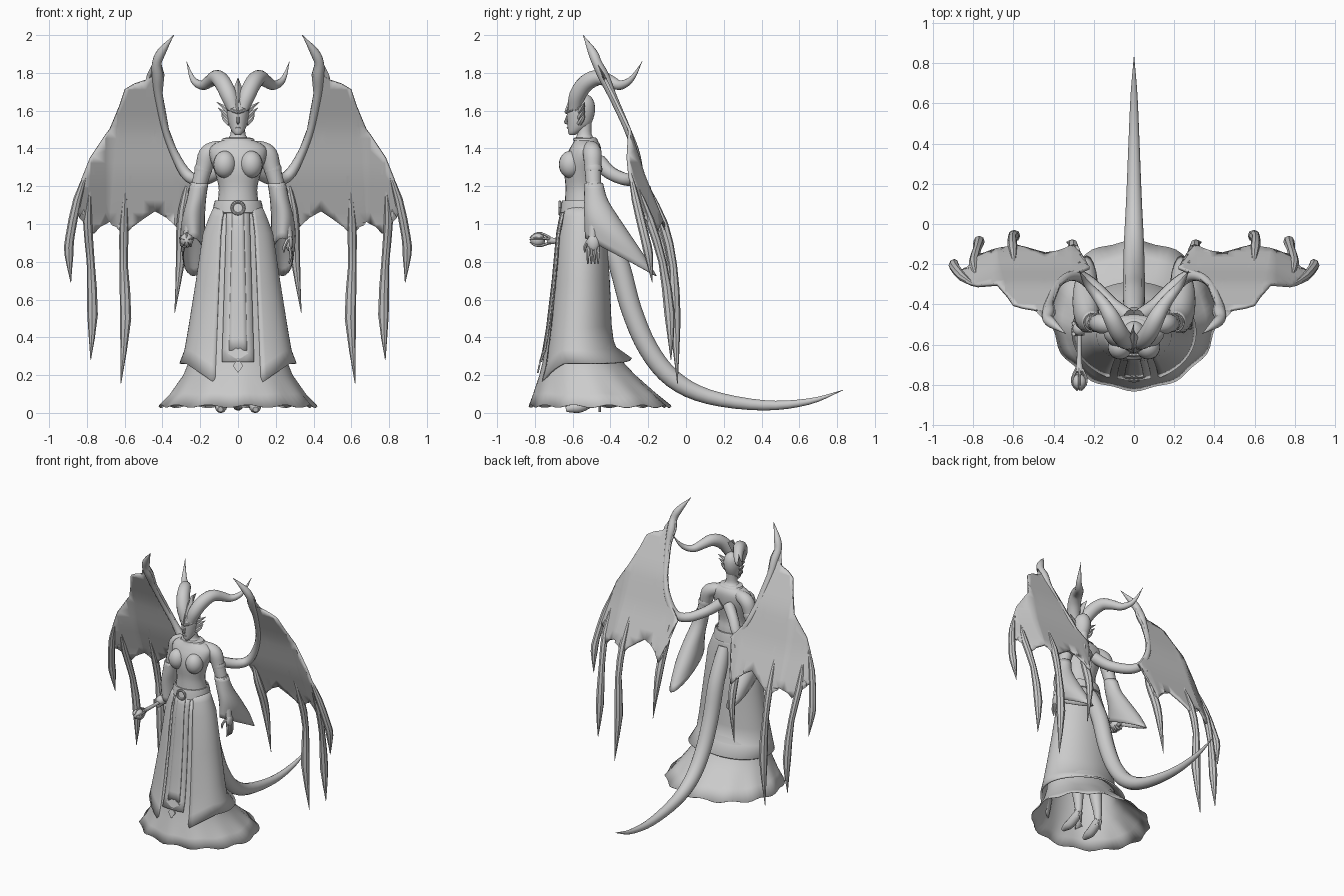
import bpy, bmesh, math
from mathutils import Vector

mat = bpy.data.materials.new("plain grey")
mat.diffuse_color = (0.6, 0.6, 0.6, 1)


def finish(name, bm, angle=40, mirror=False, thick=0):
    bmesh.ops.recalc_face_normals(bm, faces=bm.faces)
    me = bpy.data.meshes.new(name)
    bm.to_mesh(me)
    bm.free()
    ob = bpy.data.objects.new(name, me)
    bpy.context.collection.objects.link(ob)
    me.materials.append(mat)
    bpy.ops.object.select_all(action='DESELECT')
    ob.select_set(True)
    bpy.context.view_layer.objects.active = ob
    bpy.ops.object.shade_smooth_by_angle(angle=math.radians(angle))
    if thick:
        m = ob.modifiers.new("thickness", 'SOLIDIFY')
        m.thickness, m.offset = thick, 0
    if mirror:
        m = ob.modifiers.new("mirror", 'MIRROR')
        m.use_mirror_merge = False
    return ob


def loft(name, rings, caps=True, wrap=True, **kw):
    """Skin a list of equal-length point rings."""
    bm = bmesh.new()
    rows = [[bm.verts.new(p) for p in r] for r in rings]
    n = len(rows[0])
    for a, b in zip(rows, rows[1:]):
        for i in range(n if wrap else n - 1):
            j = (i + 1) % n
            bm.faces.new((a[i], a[j], b[j], b[i]))
    if caps:
        bm.faces.new(rows[0])
        bm.faces.new(rows[-1])
    return finish(name, bm, **kw)


def spline(pts, k=4):
    """Catmull-Rom resampling of tuples of any size."""
    p = [Vector(q) for q in pts]
    p = [2 * p[0] - p[1]] + p + [2 * p[-1] - p[-2]]
    out = []
    for i in range(1, len(p) - 2):
        a, b, c, d = p[i - 1:i + 3]
        for s in range(k):
            t = s / k
            out.append(0.5 * (2 * b + (c - a) * t + (2 * a - 5 * b + 4 * c - d) * t * t
                              + (3 * b - a - 3 * c + d) * t ** 3))
    return out + [p[-2]]


def tube(name, pts, sides=10, k=4, **kw):
    """Tapered tube along (x, y, z, radius) points."""
    q = spline(pts, k)
    c = [v.to_3d() for v in q]
    old = (c[1] - c[0]).normalized()
    u = old.orthogonal().normalized()
    rings = []
    for i, v in enumerate(q):
        d = (c[min(i + 1, len(c) - 1)] - c[max(i - 1, 0)]).normalized()
        u = old.rotation_difference(d) @ u
        old, w, r = d, d.cross(u), max(v[3], 0.0015)
        rings.append([c[i] + r * (u * math.cos(a) + w * math.sin(a))
                      for a in (2 * math.pi * s / sides for s in range(sides))])
    return loft(name, rings, **kw)


def oval(z, rx, yf, yb, n=24):
    return [(rx * math.sin(a), (yf + yb) / 2 - (yb - yf) / 2 * math.cos(a), z)
            for a in (2 * math.pi * i / n for i in range(n))]


def ball(name, loc, size, seg=16, **kw):
    bm = bmesh.new()
    bmesh.ops.create_uvsphere(bm, u_segments=seg, v_segments=seg // 2 + 2, radius=1)
    for v in bm.verts:
        v.co = Vector([v.co[i] * size[i] + loc[i] for i in range(3)])
    return finish(name, bm, **kw)


def lerp_table(table, z):
    for a, b in zip(table, table[1:]):
        if a[0] >= z >= b[0]:
            t = (a[0] - z) / (a[0] - b[0])
            return [p + (q - p) * t for p, q in zip(a[1:], b[1:])]
    return table[-1][1:] if z < table[-1][0] else table[0][1:]


# torso and neck: (z, half width, front y, back y)
body = [(1.08, .115, -.645, -.455), (1.14, .105, -.64, -.46), (1.2, .103, -.638, -.47), (1.28, .125, -.645, -.46),
        (1.35, .148, -.637, -.45), (1.4, .15, -.615, -.45), (1.43, .115, -.597, -.46),
        (1.452, .06, -.587, -.48), (1.475, .04, -.577, -.5), (1.54, .036, -.58, -.5)]
loft("torso", [oval(*v) for v in spline(body, 3)], angle=60)
ball("bust", (.07, -.612, 1.315), (.06, .061, .072), 20, mirror=True)
loft("collar", [oval(1.443, .088, -.598, -.467), oval(1.453, .082, -.596, -.472), oval(1.458, .06, -.588, -.48)])

# head with face, ears and crown
skull = [(1.47, .012, -.615, -.59), (1.485, .028, -.624, -.56), (1.52, .046, -.627, -.51), (1.56, .055, -.63, -.49),
         (1.6, .06, -.63, -.482), (1.64, .056, -.62, -.485), (1.67, .038, -.6, -.5), (1.685, .012, -.57, -.52)]
loft("head", [oval(*v) for v in spline(skull, 3)], angle=60)
tube("nose", [(0, -.622, 1.585, .006), (0, -.634, 1.55, .008), (0, -.637, 1.538, .008), (0, -.622, 1.53, .004)], 8)
tube("lips", [(-.018, -.618, 1.508, .002), (0, -.627, 1.51, .005), (.018, -.618, 1.508, .002)], 8)
tube("brow_band", [(.058, -.56, 1.615, .006), (.045, -.606, 1.605, .009), (0, -.633, 1.59, .009)], 8, mirror=True)
for i, (z, x) in enumerate([(1.645, .112), (1.615, .105), (1.585, .088)]):
    tube("ear_spike", [(.045, -.565, z - .055, .014), (.07, -.55, z - .03, .013), (x, -.535, z, .001)], 6, mirror=True)
loft("crown_crest", [[(w, y - .02, z), (0, y - .045, z), (-w, y - .02, z), (0, y + .02, z)]
                     for z, w, y in [(1.59, .004, -.6), (1.66, .03, -.575), (1.71, .026, -.55), (1.775, .001, -.51)]], angle=20)
tube("horn", [(.022, -.59, 1.61, .036), (.048, -.575, 1.68, .044), (.08, -.53, 1.745, .045), (.112, -.465, 1.775, .041),
              (.147, -.405, 1.757, .033), (.185, -.355, 1.735, .026), (.225, -.31, 1.75, .019),
              (.25, -.272, 1.79, .011), (.272, -.232, 1.86, 0)], 14, mirror=True)

# skirts: (height, half width, front y, back y)
under = [(1.08, .115, -.642, -.458), (.95, .17, -.674, -.435), (.7, .205, -.697, -.42), (.45, .235, -.727, -.41),
         (.28, .255, -.755, -.345), (.2, .288, -.775, -.27), (.1, .355, -.805, -.16), (.035, .412, -.825, -.085)]
over = [(1.1, .118, -.65, -.45), (1.04, .145, -.665, -.44), (.95, .18, -.682, -.425), (.7, .217, -.705, -.41),
        (.45, .257, -.735, -.4), (.33, .278, -.755, -.385), (.26, .305, -.78, -.29)]
N = 72
rings = []
for z, rx, yf, yb in under:
    k = max(0, (.15 - z) / .115)
    cy = (yf + yb) / 2
    row = []
    for i, (x, y, _) in enumerate(oval(z, rx, yf, yb, N)):
        a = 2 * math.pi * i / N
        s = 1 + .018 * k * math.cos(12 * a)
        row.append((x * s, cy + (y - cy) * s, z + .008 * k * math.sin(12 * a)))
    rings.append(row)
loft("underskirt", rings, caps=False, angle=60, thick=.003)

rings = []
for z, rx, yf, yb in over:
    t = (1.1 - z) / .84
    cut = math.asin(min(.99, (.085 + .035 * t) / rx)) if t > .12 else .6
    row = []
    for i in range(49):
        a = cut + (2 * math.pi - 2 * cut) * i / 48
        s = abs(math.sin(a))
        hem = .155 + .105 * min(1, max(0, s - .39) / .5) if math.cos(a) > 0 else .26 + .025 * (1 - s)
        row.append((rx * math.sin(a), (yf + yb) / 2 - (yb - yf) / 2 * math.cos(a), 1.1 - t * (1.1 - hem)))
    rings.append(row)
loft("overskirt", rings, caps=False, wrap=False, angle=50, thick=.012)

# front panels with pointed ornament
for name, hw, low, off in [("front_panel", (.06, .085), .27, -.002), ("tabard", (.03, .048), .33, .003)]:
    rows = []
    for i in range(13):
        z = 1.08 + (low - 1.08) * i / 12
        w = hw[0] + (hw[1] - hw[0]) * i / 12
        rx, yf, yb = lerp_table(over, z)
        rows.append([(w * s, (yf + yb) / 2 - (yb - yf) / 2 * math.sqrt(1 - (w * s / rx) ** 2) - off, z)
                     for s in (-1, -.5, 0, .5, 1)])
    loft(name, rows, caps=False, wrap=False, thick=.006)
for z, w, h, y in [(.315, .055, .035, -.765), (.25, .028, .038, -.781)]:
    loft("tabard_ornament", [[(w, d, z), (0, d + .008, z + h), (-w, d, z), (0, d - .008, z - h)]
                             for d in (y, y + .009)], angle=20)

# belt and buckle
loft("belt", [oval(z, .113 + d, -.646 - d, -.45 + d, 32) for z, d in
              [(1.055, .01), (1.06, .022), (1.1, .016), (1.125, .009), (1.125, 0)]], caps=False)
tube("buckle", [(.032 * math.cos(a), -.668, 1.085 + .032 * math.sin(a), .008)
                for a in (math.pi * i / 8 for i in range(17))], 8, 1)

# legs and heeled shoes
tube("leg", [(.08, -.54, .75, .07), (.08, -.53, .45, .05), (.08, -.5, .3, .045), (.085, -.48, .12, .026),
             (.085, -.5, .06, .028)], 12, mirror=True)
tube("shoe", [(.085, -.47, .09, .026), (.087, -.51, .062, .032), (.09, -.56, .034, .032), (.092, -.6, .027, .027),
              (.093, -.635, .018, .014)], 12, mirror=True)
tube("heel", [(.085, -.465, .08, .016), (.085, -.458, .04, .008), (.085, -.456, .004, .006)], 8, mirror=True)

# arms, sleeves and cuffs
tube("arm", [(.06, -.51, 1.405, .035), (.12, -.5, 1.393, .046), (.16, -.495, 1.365, .05), (.18, -.493, 1.3, .045),
             (.202, -.49, 1.22, .041), (.225, -.485, 1.13, .036),
             (.255, -.49, 1.0, .028), (.268, -.495, .93, .022)], 14, mirror=True, angle=60)
for z, x in [(1.29, .184), (1.2, .207)]:
    tube("arm_band", [(x - .003, -.491, z + .015, .045), (x, -.49, z, .048), (x + .004, -.489, z - .015, .045)], 14, 1, mirror=True)
sleeve = [(.205, -.488, 1.215, .045, .046, 0), (.22, -.475, 1.13, .048, .062, .01), (.235, -.43, 1.03, .057, .107, .05),
          (.24, -.385, .935, .063, .15, .085), (.235, -.345, .825, .055, .187, .1)]
loft("sleeve", [[(x + rx * math.sin(a), y - ry * math.cos(a), z + s * math.cos(a))
                 for a in (math.pi * i / 10 for i in range(20))] for x, y, z, rx, ry, s in spline(sleeve, 3)],
     caps=False, angle=60, mirror=True, thick=.006)

# open hand on one side, gripping hand with mace on the other
ball("open_hand", (.272, -.49, .9), (.02, .034, .045), 12)
for i in range(4):
    y = -.517 + .018 * i
    tube("finger", [(.274, y, .88, .009), (.28, y - .003, .83, .008), (.27, y - .002, .79, .004)], 6, 2)
tube("thumb", [(.262, -.515, .915, .01), (.245, -.535, .88, .009), (.243, -.535, .85, .004)], 6, 2)
ball("grip_hand", (-.272, -.52, .915), (.034, .036, .036), 12)
for i in range(4):
    y = -.548 + .018 * i
    tube("grip_finger", [(-.3, y, .925, .01), (-.298, y, .89, .01), (-.27, y, .882, .01), (-.25, y, .9, .007)], 6, 2)
tube("mace_handle", [(-.272, -.46, .905, .012), (-.272, -.6, .908, .012), (-.272, -.69, .91, .014), (-.272, -.735, .912, .024)], 10, 2)
ball("mace_head", (-.272, -.785, .915), (.036, .04, .036), 12)
for i in range(5):
    a = 2 * math.pi * i / 5
    s, c = math.sin(a), math.cos(a)
    tube("mace_claw", [(-.272 + r * s, y, .914 + r * c, w) for r, y, w in
                       [(.014, -.72, .008), (.036, -.765, .007), (.033, -.8, .006), (.012, -.828, .002)]], 6, 2)

# tail
tube("tail", [(0, -.45, 1.02, .04), (0, -.41, .92, .052), (0, -.35, .77, .057), (0, -.29, .55, .056), (0, -.2, .34, .054),
              (0, -.07, .18, .05), (0, .12, .085, .04), (0, .41, .04, .028), (0, .65, .06, .017), (0, .83, .12, .001)], 12)


# wings: depth follows height, the outer edge curls forward
def depth(x, z):
    y = lerp_table([(2.0, -.545), (1.75, -.42), (1.5, -.3), (1.26, -.225), (1.0, -.12), (.8, -.07), (.15, -.045)], z)[0]
    return y - max(0, x - .68) * (.55 if z > .6 else .3)


outline = [(.41, 1.86), (.45, 1.85), (.45, 1.79), (.49, 1.76), (.55, 1.74), (.6, 1.71), (.63, 1.62), (.68, 1.5), (.78, 1.35),
           (.855, 1.16), (.875, 1.05), (.84, 1.04), (.82, 1.08), (.8, 1.0), (.765, .95), (.735, .985), (.68, 1.015),
           (.625, 1.0), (.6, .94), (.56, .985), (.5, 1.03), (.44, 1.07), (.38, 1.04), (.335, 1.0), (.3, .95),
           (.275, 1.0), (.26, 1.1), (.22, 1.24), (.305, 1.34), (.365, 1.5), (.4, 1.69), (.39, 1.79)]
bm = bmesh.new()
bm.faces.new([bm.verts.new((x, 0, z)) for x, z in outline])
bmesh.ops.triangulate(bm, faces=bm.faces)
for axis, lo, n in ((0, .25, 10), (2, 1.0, 14)):
    for i in range(n):
        no = Vector((axis == 0, 0, axis == 2))
        bmesh.ops.bisect_plane(bm, geom=bm.verts[:] + bm.edges[:] + bm.faces[:], plane_co=no * (lo + .065 * i), plane_no=no)
for v in bm.verts:
    v.co.y = depth(v.co.x, v.co.z)
finish("wing_membrane", bm, 60, True, .016)

# wing arm and claw
tube("wing_arm", [(.03, -.46, 1.33, .04), (.11, -.4, 1.27, .036), (.2, -.31, 1.235, .034), (.27, -.26, 1.26, .03),
                  (.335, -.265, 1.37, .022), (.385, -.31, 1.5, .018), (.42, -.39, 1.68, .022), (.425, -.435, 1.78, .03),
                  (.43, -.47, 1.85, .026), (.405, -.495, 1.91, .024), (.34, -.545, 2.0, 0)], 10, mirror=True)
# finger spikes below the membrane: (x, z, radius)
for f in ([(.8, 1.28, .006), (.85, 1.13, .022), (.89, .93, .024), (.895, .84, .024), (.885, .69, 0)],
          [(.785, 1.2, .006), (.797, 1.02, .024), (.78, .8, .021), (.77, .52, .028), (.78, .28, 0)],
          [(.595, 1.2, .006), (.603, 1.0, .025), (.605, .78, .022), (.595, .5, .03), (.62, .155, 0)],
          [(.27, 1.2, .012), (.29, 1.08, .025), (.3, .95, .028), (.305, .8, .024), (.335, .53, 0)]):
    inner = f[0][0] < .3
    tube("wing_finger", [(x, depth(x, z) - (.03 if inner and z < 1.1 else 0), z, r) for x, z, r in f], 8, 2, mirror=True)
